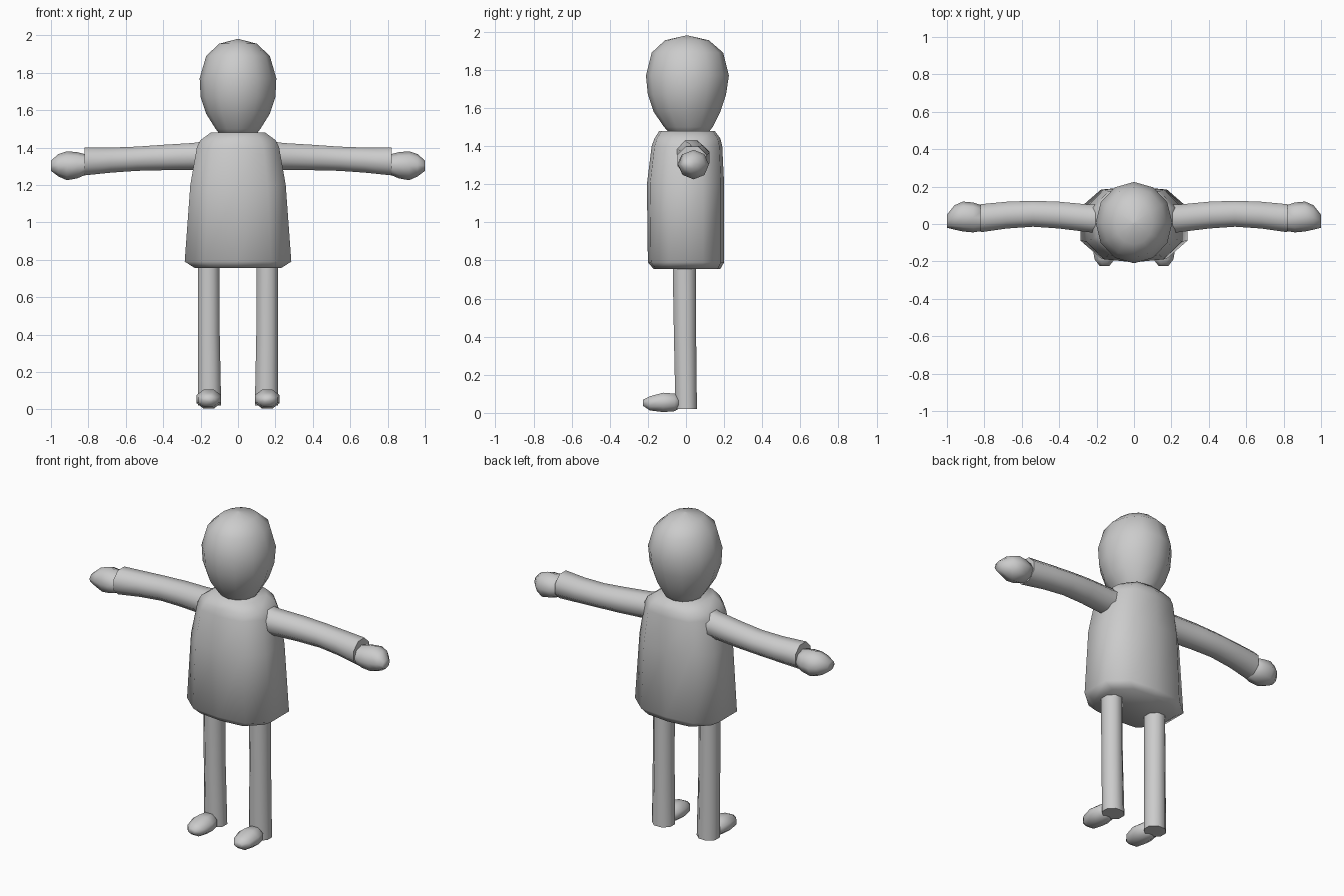
import bpy, bmesh, math
from mathutils import Vector

if "Cube" in bpy.data.objects:
    bpy.data.objects.remove(bpy.data.objects["Cube"])

grey = bpy.data.materials.new("plain_grey")
grey.diffuse_color = (0.6, 0.6, 0.6, 1)
grey.use_nodes = True
grey.node_tree.nodes["Principled BSDF"].inputs["Base Color"].default_value = grey.diffuse_color


def ellipse(n, phase=0.0):
    return [(math.cos(2 * math.pi * (i + phase) / n),
             math.sin(2 * math.pi * (i + phase) / n)) for i in range(n)]


def loft(name, axis, section, rings, side=1, smooth=50):
    """Skin a section along an axis; ring = (position, u_min, u_max, v_min, v_max)."""
    bm = bmesh.new()
    loops = []
    for p, u0, u1, v0, v1 in rings:
        loop = []
        for a, b in section:
            u = (u0 + u1) / 2 + a * (u1 - u0) / 2
            v = (v0 + v1) / 2 + b * (v1 - v0) / 2
            co = {'x': (p, u, v), 'y': (u, p, v), 'z': (u, v, p)}[axis]
            loop.append(bm.verts.new(Vector((co[0] * side, co[1], co[2]))))
        loops.append(loop)
    n = len(section)
    for a, b in zip(loops, loops[1:]):
        for i in range(n):
            j = (i + 1) % n
            bm.faces.new((a[i], a[j], b[j], b[i]))
    for loop in (loops[0], loops[-1]):
        bm.faces.new(loop)
    bmesh.ops.remove_doubles(bm, verts=bm.verts, dist=0.0005)
    bmesh.ops.recalc_face_normals(bm, faces=bm.faces)
    mesh = bpy.data.meshes.new(name)
    bm.to_mesh(mesh)
    bm.free()
    mesh.materials.append(grey)
    ob = bpy.data.objects.new(name, mesh)
    bpy.context.collection.objects.link(ob)
    bpy.ops.object.select_all(action='DESELECT')
    ob.select_set(True)
    bpy.context.view_layer.objects.active = ob
    bpy.ops.object.shade_smooth_by_angle(angle=math.radians(smooth))
    return ob


# Egg-shaped head
loft("head", 'z', ellipse(12), [
    (1.46, -.09, .09, -.08, .11),
    (1.50, -.12, .12, -.115, .14),
    (1.58, -.17, .17, -.17, .18),
    (1.67, -.20, .20, -.20, .21),
    (1.77, -.205, .205, -.21, .225),
    (1.89, -.17, .17, -.18, .195),
    (1.955, -.10, .10, -.11, .12),
    (1.98, -.005, .005, 0, .01)], smooth=65)

# Flared torso with broad front and back
body = [(1, -.45), (1, .45), (.62, .92), (0, 1), (-.62, .92),
        (-1, .45), (-1, -.45), (-.62, -.92), (0, -1), (.62, -.92)]
loft("torso", 'z', body, [
    (.755, -.23, .23, -.17, .18),
    (.79, -.285, .285, -.20, .20),
    (1.20, -.255, .255, -.205, .20),
    (1.40, -.22, .22, -.18, .19),
    (1.44, -.20, .20, -.165, .18),
    (1.48, -.145, .145, -.14, .15)], smooth=65)

for side, label in ((1, "left"), (-1, "right")):
    # Arm bowing slightly backward
    loft(label + "_arm", 'x', ellipse(8, .5), [
        (.18, -.06, .11, 1.27, 1.44),
        (.24, -.05, .11, 1.275, 1.43),
        (.40, -.03, .125, 1.273, 1.42),
        (.54, -.02, .13, 1.27, 1.41),
        (.68, -.03, .125, 1.26, 1.405),
        (.82, -.05, .112, 1.245, 1.405)], side)
    # Mitten hand
    loft(label + "_hand", 'x', ellipse(8), [
        (.80, -.035, .095, 1.26, 1.36),
        (.86, -.045, .115, 1.235, 1.375),
        (.915, -.04, .12, 1.225, 1.38),
        (.96, -.03, .10, 1.245, 1.365),
        (1.0, -.02, .05, 1.275, 1.33)], side, 75)
    # Straight leg
    loft(label + "_leg", 'z', ellipse(8, .5), [
        (.02, .085, .22, -.06, .062),
        (.40, .093, .218, -.068, .058),
        (.78, .095, .218, -.075, .058)], side)
    # Rounded foot
    loft(label + "_foot", 'y', ellipse(8, .5), [
        (-.225, .13, .185, .035, .07),
        (-.19, .10, .215, .01, .09),
        (-.12, .085, .228, 0, .11),
        (-.06, .095, .218, .005, .105),
        (-.03, .125, .19, .025, .08)], side, 75)
